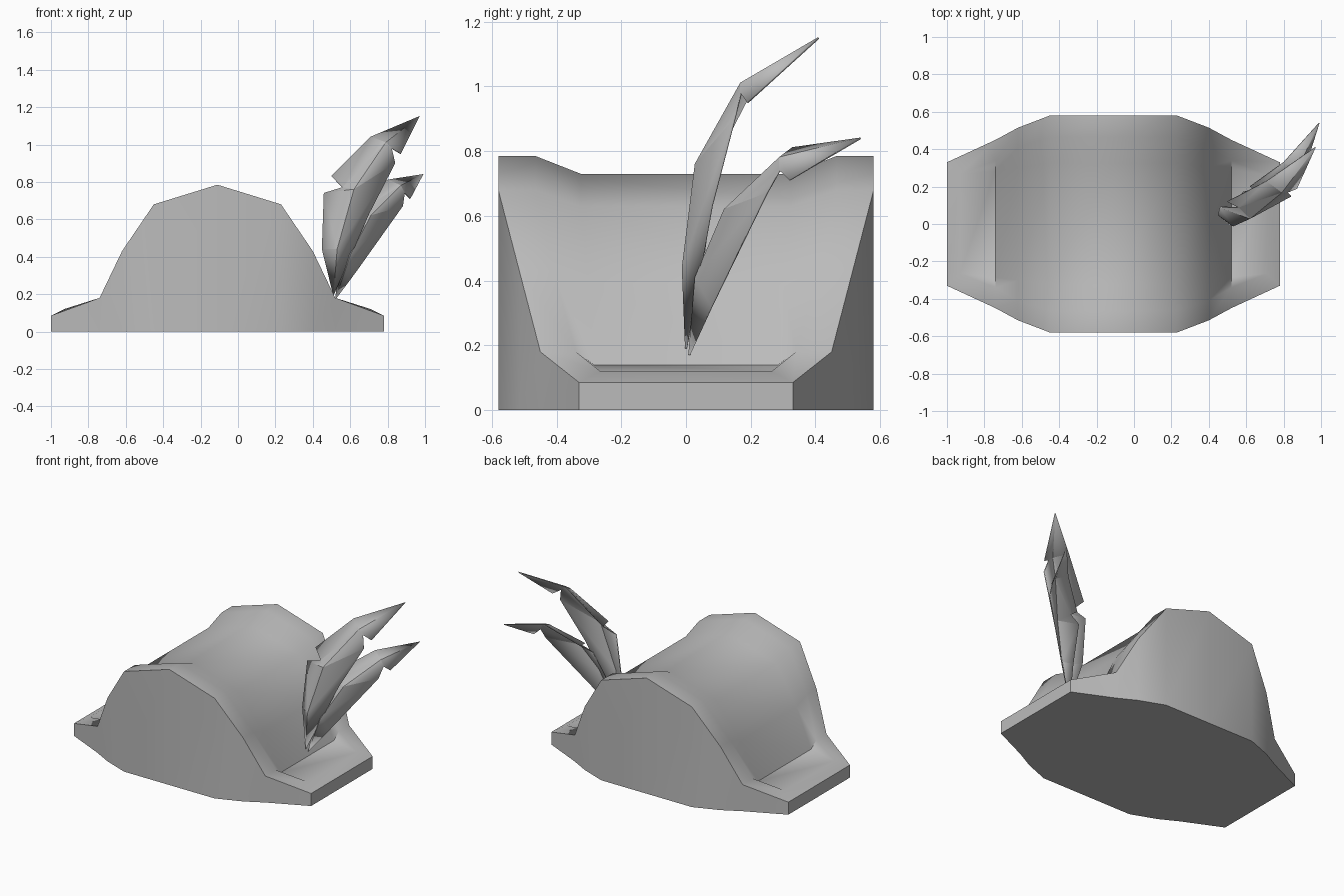
import bpy
import bmesh
import math
from mathutils import Vector

cube = bpy.data.objects.get("Cube")
if cube:
    bpy.data.objects.remove(cube, do_unlink=True)

# Single felt grey
grey = bpy.data.materials.new("felt_grey")
grey.use_nodes = True
colour = (0.5, 0.5, 0.5, 1)
grey.diffuse_color = colour
grey.node_tree.nodes["Principled BSDF"].inputs["Base Color"].default_value = colour


def make_object(name, bm, smooth_angle):
    mesh = bpy.data.meshes.new(name)
    bm.to_mesh(mesh)
    bm.free()
    mesh.materials.append(grey)
    obj = bpy.data.objects.new(name, mesh)
    bpy.context.collection.objects.link(obj)
    bpy.ops.object.select_all(action="DESELECT")
    obj.select_set(True)
    bpy.context.view_layer.objects.active = obj
    bpy.ops.object.shade_smooth_by_angle(angle=math.radians(smooth_angle))
    return obj


# Hat body: half profiles from the tip to the middle, as (reach, half depth, height)
HAT_CENTRE = -0.11
outer_edge = [(.89, .33, .085), (.63, .45, .18), (.51, .515, .43), (.34, .58, .68), (0, .58, .785)]
brim_inner = [(.82, .265, .12), (.63, .34, .18), (.51, .41, .43), (.34, .465, .68), (0, .465, .785)]
crown_edge = [(.82, .265, .12), (.63, .285, .14), (.51, .3, .39), (.34, .325, .63), (0, .325, .73)]


def full_profile(half):
    left_half = [(-reach, depth, height) for reach, depth, height in half]
    return left_half + half[-2::-1]


def build_hat():
    bm = bmesh.new()
    outer, brim, crown = map(full_profile, (outer_edge, brim_inner, crown_edge))
    base = [(reach, depth, 0) for reach, depth, height in outer]
    lines = [base, outer, brim, crown]

    # One column of vertices for each lengthwise line, front then back
    columns = []
    for side, group in ((-1, lines), (1, lines[::-1])):
        for line in group:
            columns.append([bm.verts.new((HAT_CENTRE + x, side * y, z)) for x, y, z in line])

    # Walls, brim and crown
    for first, second in zip(columns, columns[1:]):
        for i in range(len(first) - 1):
            bm.faces.new((first[i], first[i + 1], second[i + 1], second[i]))

    # Blunt tips, brim at the tips, and underside
    for end in (0, -1):
        tip = [column[end] for column in columns]
        bm.faces.new((tip[0], tip[1], tip[-2], tip[-1]))
        bm.faces.new((tip[1], tip[2], tip[-3], tip[-2]))
        bm.faces.new((tip[2], tip[3], tip[-4], tip[-3]))
    bm.faces.new(columns[0] + columns[-1][::-1])

    bmesh.ops.remove_doubles(bm, verts=bm.verts, dist=0.001)
    bmesh.ops.recalc_face_normals(bm, faces=bm.faces)
    return make_object("hat_body", bm, 50)


def build_feather(name, rib, inner, outer):
    """Folded blade: a ridge with a notched vane on each side."""
    bm = bmesh.new()
    root, low, mid, high, tip = [bm.verts.new(Vector(p)) for p in rib]
    a, b, notch, c, d = [bm.verts.new(Vector(p)) for p in inner]
    for face in ((root, a, low), (low, a, b, mid), (mid, b, notch),
                 (mid, notch, high), (notch, c, d, high), (high, d, tip)):
        bm.faces.new(face)
    a, b, notch, c = [bm.verts.new(Vector(p)) for p in outer]
    for face in ((root, low, a), (low, mid, b, a), (mid, high, notch, b), (high, tip, c, notch)):
        bm.faces.new(face)
    bmesh.ops.recalc_face_normals(bm, faces=bm.faces)
    feather = make_object(name, bm, 10)
    thickness = feather.modifiers.new("thickness", "SOLIDIFY")
    thickness.thickness = 0.006
    thickness.offset = 0
    return feather


build_hat()

build_feather(
    "tall_feather",
    rib=[(.51, 0, .19), (.53, -.01, .44), (.62, .03, .76), (.79, .17, 1.01), (.97, .41, 1.15)],
    inner=[(.45, .05, .44), (.46, .09, .74), (.56, .09, .77), (.5, .12, .83), (.71, .23, 1.04)],
    outer=[(.7, .08, .63), (.84, .15, .9), (.82, .17, .98), (.87, .19, .95)],
)

build_feather(
    "short_feather",
    rib=[(.52, .01, .17), (.6, .03, .41), (.71, .12, .62), (.87, .29, .78), (.99, .54, .84)],
    inner=[(.54, .07, .4), (.58, .17, .62), (.66, .19, .65), (.62, .2, .68), (.8, .33, .81)],
    outer=[(.63, .08, .32), (.88, .25, .67), (.89, .29, .74), (.92, .32, .71)],
)
